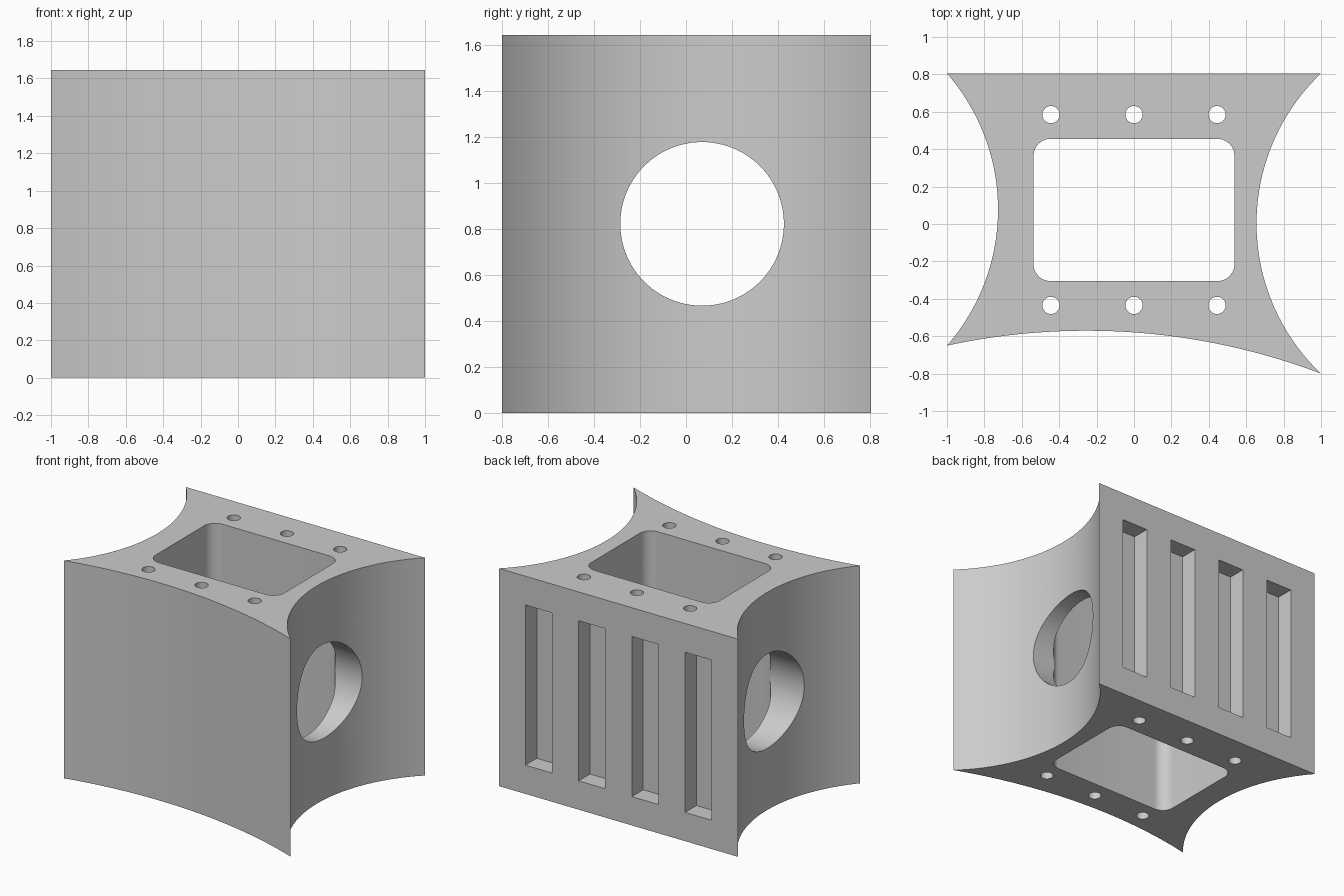
import bpy, bmesh, math
from mathutils import Vector

cube = bpy.data.objects.get("Cube")
if cube:
    bpy.data.objects.remove(cube, do_unlink=True)

HEIGHT = 1.645
MID_Z = HEIGHT / 2

grey = bpy.data.materials.new("plain grey")
grey.use_nodes = True
GREY = (0.6, 0.6, 0.6, 1)
grey.diffuse_color = GREY
grey.node_tree.nodes["Principled BSDF"].inputs["Base Color"].default_value = GREY


def arc(start, end, sag, steps=48):
    """Points from start up to end, on an arc bulging to the left of the chord."""
    a, b = Vector(start), Vector(end)
    chord = b - a
    left = Vector((-chord.y, chord.x)).normalized()
    radius = (chord.length ** 2 / 4 + sag ** 2) / (2 * sag)
    centre = (a + b) / 2 + left * (sag - radius)
    half = math.asin(chord.length / 2 / radius)
    along = chord.normalized()
    angles = [half * (2 * i / steps - 1) for i in range(steps)]
    return [centre + radius * (left * math.cos(t) + along * math.sin(t)) for t in angles]


def extrude_outline(name, points, z0, z1):
    """Prism from an outline in plan."""
    bm = bmesh.new()
    face = bm.faces.new([bm.verts.new((p[0], p[1], z0)) for p in points])
    top = bmesh.ops.extrude_face_region(bm, geom=[face])["geom"]
    verts = [v for v in top if isinstance(v, bmesh.types.BMVert)]
    bmesh.ops.translate(bm, verts=verts, vec=(0, 0, z1 - z0))
    bmesh.ops.recalc_face_normals(bm, faces=bm.faces)
    mesh = bpy.data.meshes.new(name)
    bm.to_mesh(mesh)
    bm.free()
    obj = bpy.data.objects.new(name, mesh)
    bpy.context.collection.objects.link(obj)
    obj.data.materials.append(grey)
    return obj


def cylinder(name, location, radius, depth, sides, rotation=(0, 0, 0)):
    bpy.ops.mesh.primitive_cylinder_add(vertices=sides, radius=radius, depth=depth,
                                        location=location, rotation=rotation)
    obj = bpy.context.object
    obj.name = name
    obj.data.materials.append(grey)
    return obj


def rounded_rectangle(cx, cy, hx, hy, r, steps=10):
    points = []
    for k, (sx, sy) in enumerate([(1, 1), (-1, 1), (-1, -1), (1, -1)]):
        for i in range(steps + 1):
            t = (k + i / steps) * math.pi / 2
            points.append((cx + sx * (hx - r) + r * math.cos(t),
                           cy + sy * (hy - r) + r * math.sin(t)))
    return points


# Block with three hollowed sides and a flat back
front_right, back_right = (1, -0.8), (1, 0.805)
back_left, front_left = (-1, 0.805), (-1, -0.65)
outline = arc(front_left, front_right, 0.145)
outline += arc(front_right, back_right, 0.345)
outline += [Vector(back_right)]
outline += arc(back_left, front_left, 0.273)
block = extrude_outline("block", outline, 0, HEIGHT)

# Central well, open at top and bottom
cutters = [extrude_outline("well_cutter", rounded_rectangle(0, 0.075, 0.537, 0.38, 0.09),
                           -0.1, HEIGHT + 0.1)]

# Round opening through both sides
cutters.append(cylinder("side_opening_cutter", (0, 0.07, MID_Z), 0.356, 3, 96,
                        (0, math.pi / 2, 0)))

# Two rows of bolt holes
for y in (0.585, -0.435):
    for x in (-0.444, 0, 0.444):
        cutters.append(cylinder("bolt_hole_cutter", (x, y, MID_Z), 0.046, 2, 32))

# Four blind slots in the back
for i in range(4):
    x = (i - 1.5) * 0.445
    w, y0, y1 = 0.111, 0.67, 0.9
    corners = [(x - w, y0), (x + w, y0), (x + w, y1), (x - w, y1)]
    cutters.append(extrude_outline("slot_cutter", corners, MID_Z - 0.605, MID_Z + 0.605))

bpy.ops.object.select_all(action="DESELECT")
block.select_set(True)
bpy.context.view_layer.objects.active = block
for cutter in cutters:
    cutter.hide_render = True
    mod = block.modifiers.new("cut", "BOOLEAN")
    mod.operation = "DIFFERENCE"
    mod.solver = "EXACT"
    mod.object = cutter
    bpy.ops.object.modifier_apply(modifier=mod.name)
for cutter in cutters:
    bpy.data.objects.remove(cutter, do_unlink=True)

bpy.ops.object.shade_smooth_by_angle(angle=math.radians(30))
